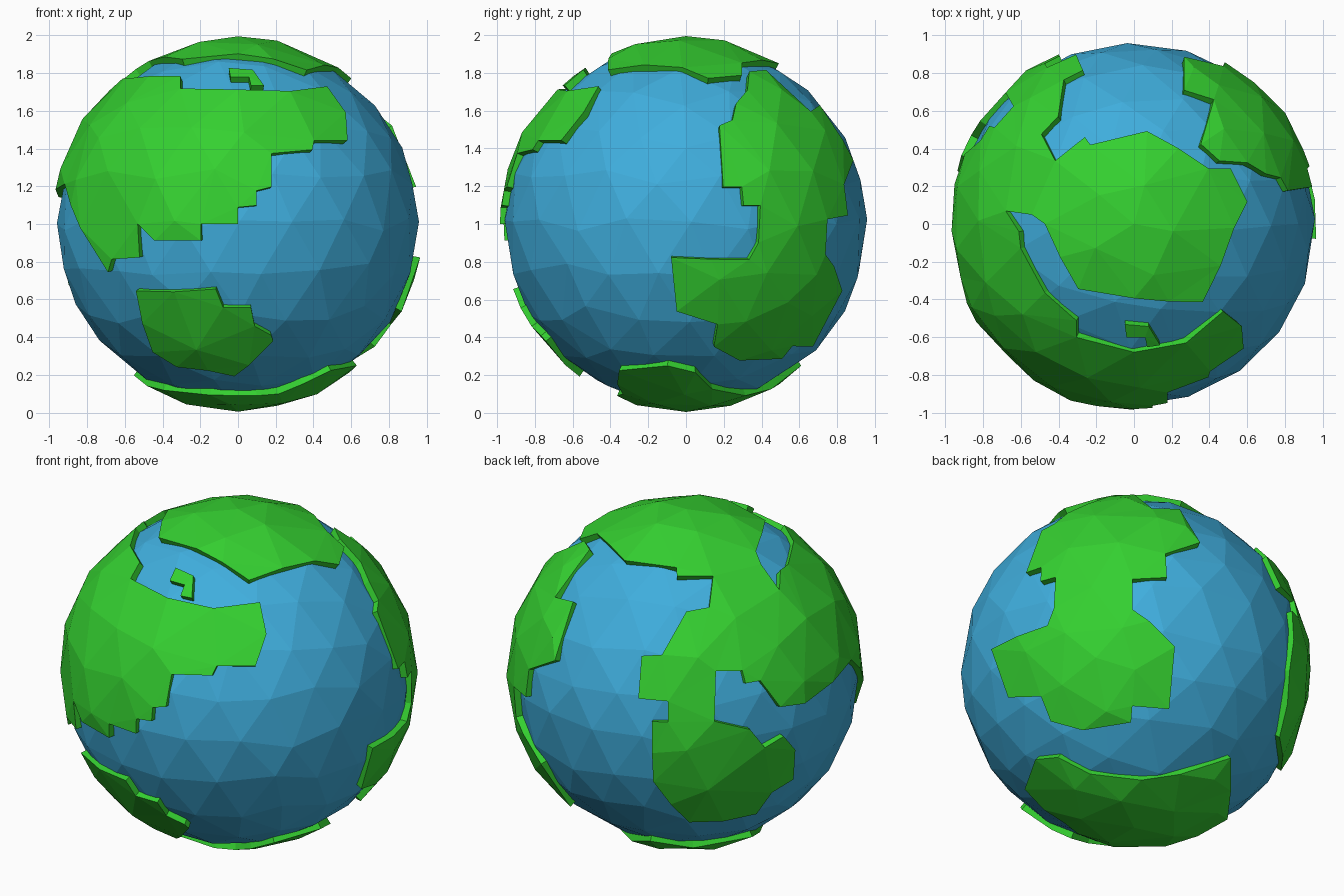
import bpy, bmesh, random
from math import sin, cos, radians, sqrt
from mathutils import Vector
from mathutils.geometry import delaunay_2d_cdt

if "Cube" in bpy.data.objects:
    bpy.data.objects.remove(bpy.data.objects["Cube"])

random.seed(4)
MIDDLE = Vector((0, 0, 1))
OCEAN_R, LAND_R, EDGE_R, ROOT_R = 0.96, 0.995, 0.985, 0.92


def material(name, colour):
    mat = bpy.data.materials.new(name)
    mat.diffuse_color = (*colour, 1)
    mat.use_nodes = True
    mat.node_tree.nodes["Principled BSDF"].inputs["Base Color"].default_value = mat.diffuse_color
    return mat


def view(cx, cy, elevation):
    """Right, up and outward axes of a viewing direction."""
    flat = Vector((cx, cy, 0)).normalized()
    e = radians(elevation)
    out = flat * cos(e) + Vector((0, 0, sin(e)))
    right = Vector((-flat.y, flat.x, 0))
    return right, out.cross(right), out


FRONT = view(0, -1, 0)
SIDE = view(1, 0, 0)
TOP = view(0, -1, 90)
BOTTOM = (Vector((1, 0, 0)), Vector((0, 1, 0)), Vector((0, 0, -1)))
BACK_LEFT = view(-0.5, 0.866, 27.5)
BACK_RIGHT = view(0.64, 0.77, -27.5)


def coast(axes, points):
    """Lift a coastline drawn flat in one view onto the unit sphere."""
    r, u, o = axes
    return [(r * a + u * b + o * sqrt(max(0, 1 - a * a - b * b))).normalized()
            for a, b in points]


def sphere_points():
    """Slightly irregular icosphere directions with their faces."""
    bm = bmesh.new()
    bmesh.ops.create_icosphere(bm, subdivisions=3, radius=1)
    for v in bm.verts:
        if abs(v.co.z) < 0.99:
            v.co += Vector([random.uniform(-0.04, 0.04) for _ in range(3)])
        v.co.normalize()
    return bm


def finish(bm, name, mat):
    bmesh.ops.translate(bm, verts=bm.verts, vec=MIDDLE)
    mesh = bpy.data.meshes.new(name)
    bm.to_mesh(mesh)
    bm.free()
    mesh.materials.append(mat)
    ob = bpy.data.objects.new(name, mesh)
    bpy.context.collection.objects.link(ob)
    return ob


def land(name, outline, mat):
    # split long coast segments so they follow the sphere
    ring = []
    for a, b in zip(outline, outline[1:] + outline[:1]):
        n = max(1, round((b - a).length / 0.25))
        ring += [a.lerp(b, i / n).normalized() for i in range(n)]
    c = sum(ring, Vector()).normalized()
    e1 = c.orthogonal().normalized()
    e2 = c.cross(e1)
    src = sphere_points()
    inner = [v.co.copy() for v in src.verts if v.co.dot(c) > -0.8
             and min((v.co - p).length for p in ring) > 0.12]
    src.free()
    # stereographic triangulation, lifted back onto the sphere
    flat = [Vector((p.dot(e1), p.dot(e2))) / (1 + p.dot(c)) for p in ring + inner]
    n = len(ring)
    loop = [(i, (i + 1) % n) for i in range(n)]
    verts, _, faces = delaunay_2d_cdt(flat, loop, [], 1, 1e-6)[:3]
    bm = bmesh.new()
    made = {}
    for f in faces:
        for i in f:
            if i not in made:
                x, y = verts[i]
                q = x * x + y * y
                made[i] = bm.verts.new((e1 * 2 * x + e2 * 2 * y + c * (1 - q)) / (1 + q))
        bm.faces.new([made[i] for i in f])
    tops = list(bm.faces)
    rim = [e for e in bm.edges if e.is_boundary]
    rim_verts = {v for e in rim for v in e.verts}
    for v in bm.verts:
        v.co *= EDGE_R if v in rim_verts else LAND_R
    # cliff walls running down into the sea
    wall = bmesh.ops.extrude_edge_only(bm, edges=rim)["geom"]
    for v in wall:
        if isinstance(v, bmesh.types.BMVert):
            v.co = v.co.normalized() * ROOT_R
    bmesh.ops.recalc_face_normals(bm, faces=bm.faces)
    bm.normal_update()
    if sum(f.normal.dot(f.calc_center_median()) for f in tops) < 0:
        bmesh.ops.reverse_faces(bm, faces=bm.faces)
    return finish(bm, name, mat)


blue = material("sea_blue", (0.05, 0.42, 0.72))
green = material("land_green", (0.035, 0.63, 0.03))

# ocean ball
sea = sphere_points()
for vert in sea.verts:
    vert.co *= OCEAN_R
finish(sea, "ocean", blue)

# polar cap joined to the large eastern landmass and its southern block
great_land = (
    coast(TOP, [(.07, .5), (.4, .3), (.52, .3), (.61, .12), (.54, -.02), (.37, -.42),
                (0, -.4), (-.3, -.35), (-.48, 0), (-.55, .05), (-.69, .07),
                (-.62, -.04), (-.61, -.13), (-.48, -.37), (-.31, -.52), (-.31, -.61),
                (0, -.69), (.28, -.64), (.48, -.47), (.58, -.55)])
    + coast(FRONT, [(.59, .45), (.41, .45), (.4, .4), (.18, .38), (.18, .2), (.1, .18),
                    (.1, .1), (0, .09), (0, 0), (-.2, 0), (-.2, -.09), (-.45, -.09),
                    (-.54, 0), (-.53, -.18), (-.68, -.19), (-.7, -.26),
                    (-.85, -.02), (-.9, .1)])
    + coast(BACK_LEFT, [(.952, .09), (.73, -.18), (.6, -.21), (.49, -.07), (.41, -.09),
                        (.39, -.02), (.245, -.03), (.245, -.31), (.44, -.345),
                        (.52, -.44), (.62, -.37), (.68, -.44), (.665, -.6),
                        (.55, -.68), (.46, -.8), (.28, -.85), (.09, -.865),
                        (-.1, -.655), (-.106, -.325), (-.016, -.325), (-.016, -.21),
                        (-.186, -.2), (-.176, .04), (-.06, .05), (.064, .3),
                        (.19, .33), (.197, .51), (-.005, .5), (-.01, .55)]))
land("great_continent", great_land, green)

# long north-south landmass on the right and back
long_land = (
    coast(TOP, [(.36, .43), (.43, .67), (.27, .72), (.27, .9)])
    + coast(BACK_RIGHT, [(.173, .633), (.18, .495), (-.013, .484), (-.013, .31),
                         (.08, .245), (.225, .1), (.194, -.25), (-.013, -.234),
                         (-.02, -.325), (-.29, -.367)])
    + coast(SIDE, [(.15, -.66), (.17, -.54), (-.05, -.47), (-.08, -.18), (.34, -.19),
                   (.39, -.1), (.4, .1), (.31, .1), (.3, .2), (.2, .2), (.18, .53),
                   (.25, .56), (.27, .65), (.33, .72), (.34, .82)]))
land("long_continent", long_land, green)

# southern island continent on the front
land("south_island", coast(FRONT, [
    (-.55, -.36), (-.12, -.35), (-.08, -.45), (.07, -.45), (.09, -.55), (.18, -.6),
    (.19, -.63), (.06, -.76), (-.02, -.82), (-.16, -.79), (-.33, -.77), (-.46, -.69)]), green)

# south polar land
land("south_cap", coast(BOTTOM, [
    (-.56, .15), (-.4, -.2), (-.15, -.36), (.1, -.37), (.22, -.34), (.35, -.37),
    (.5, -.36), (.64, -.1), (.6, .05), (.44, .14), (.215, .32), (.05, .46),
    (-.19, .62), (-.35, .43)]), green)

# small islet under the north cap
land("north_islet", coast(FRONT, [
    (-.05, .84), (.08, .83), (.14, .745), (.07, .745), (.06, .79), (-.04, .79)]), green)
